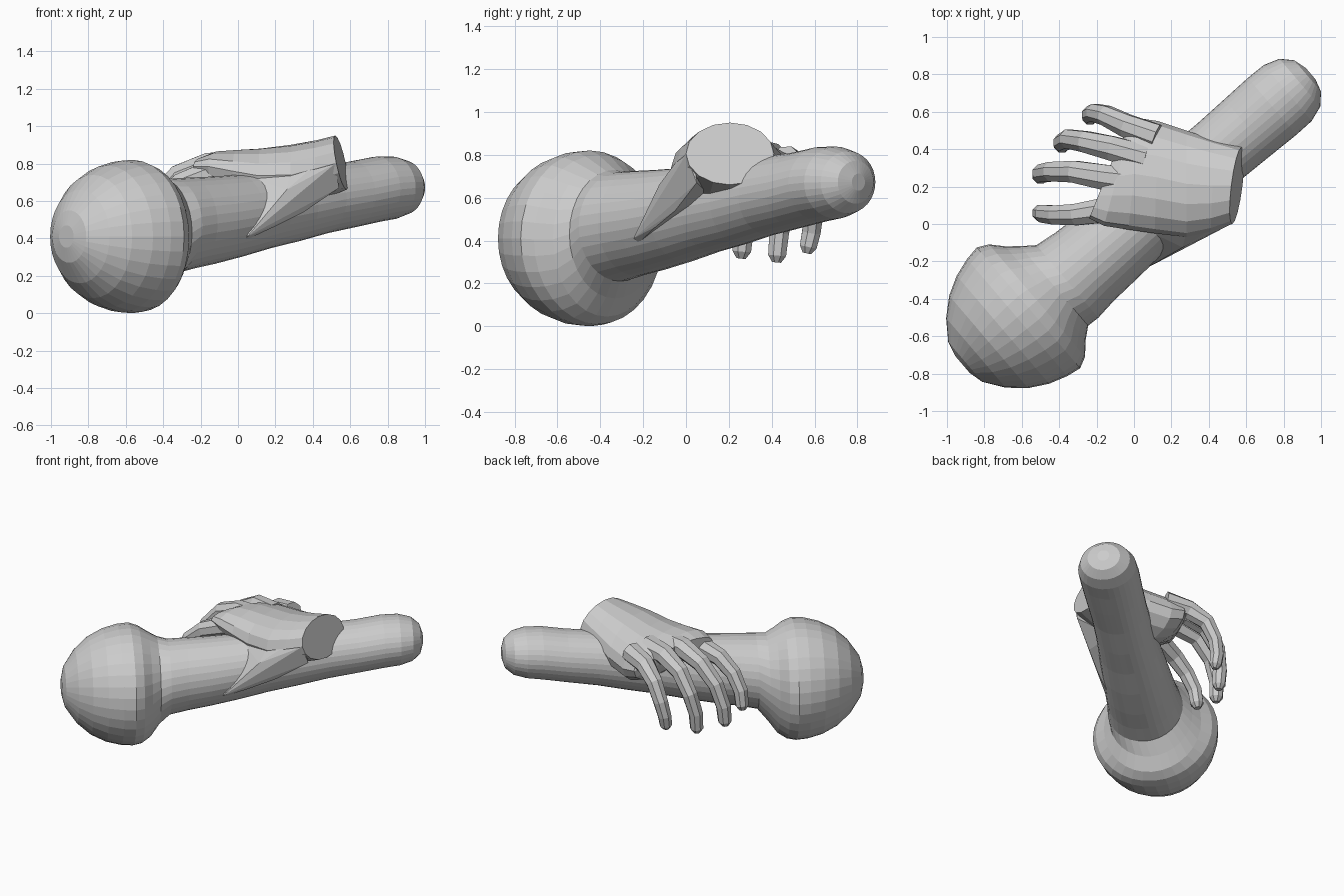
import bpy, bmesh, math
from mathutils import Vector


def make_object(name, bm):
    bmesh.ops.recalc_face_normals(bm, faces=bm.faces[:])
    mesh = bpy.data.meshes.new(name)
    bm.to_mesh(mesh)
    bm.free()
    obj = bpy.data.objects.new(name, mesh)
    bpy.context.collection.objects.link(obj)
    return obj


def loft(name, rings):
    """Skin a list of equal-length point rings and cap both ends."""
    bm = bmesh.new()
    vs = [[bm.verts.new(p) for p in ring] for ring in rings]
    n = len(vs[0])
    for a, b in zip(vs, vs[1:]):
        for i in range(n):
            j = (i + 1) % n
            bm.faces.new((a[i], a[j], b[j], b[i]))
    bm.faces.new(vs[0])
    bm.faces.new(vs[-1])
    return make_object(name, bm)


def ellipse(c, u, v, n, turn=0.0):
    return [c + u * math.cos(2 * math.pi * i / n + turn) + v * math.sin(2 * math.pi * i / n + turn)
            for i in range(n)]


UP = Vector((0, 0, 1))

# Club: rings along a diagonal axis (distance, side radius, centre height, vertical radius)
AXIS = Vector((0.76, 0.65, 0))
SIDE = Vector((-0.65, 0.76, 0))
club = [
    (-1.185, .06, .41, .06), (-1.165, .14, .41, .14), (-1.09, .245, .41, .25),
    (-1.0, .325, .41, .33), (-.9, .38, .41, .38), (-.8, .412, .41, .405),
    (-.72, .425, .41, .41), (-.66, .395, .405, .395), (-.6, .33, .405, .36),
    (-.54, .28, .43, .30), (-.47, .255, .465, .255), (-.35, .24, .48, .245),
    (-.2, .232, .495, .235), (0, .22, .52, .22), (.2, .205, .553, .208),
    (.4, .193, .58, .198), (.6, .19, .61, .185), (.8, .195, .635, .177),
    (.97, .2, .662, .175), (1.08, .197, .67, .168), (1.165, .168, .672, .145),
    (1.22, .11, .672, .1), (1.24, .04, .672, .04),
]
loft("club", [ellipse(AXIS * t + SIDE * (0.026 if t < -.5 else -0.002) + UP * z,
                      SIDE * r, UP * h, 32) for t, r, z, h in club])

# Palm: wrist cut, back of hand and knuckle line (x, y min, y max, z min, z max, x slant, drop)
palm = [
    (.55, .0, .41, .66, .95, .025, 0),
    (.42, -.04, .45, .60, .925, .01, .01),
    (.28, -.07, .50, .54, .90, 0, .02),
    (.12, -.05, .55, .53, .88, .01, .03),
    (.0, -.03, .565, .58, .87, .03, .035),
    (-.09, -.01, .52, .64, .86, .07, .035),
    (-.16, .03, .43, .70, .83, .08, .02),
]
rings = []
for k, (x, y0, y1, z0, z1, slant, drop) in enumerate(palm):
    c = Vector((x, (y0 + y1) / 2, (z0 + z1) / 2))
    u = Vector((slant, (y1 - y0) / 2, -drop))
    v = Vector((-.03 if k == 0 else 0, 0, (z1 - z0) / 2))
    rings.append(ellipse(c, u, v, 16))
loft("palm", rings)

# Thumb: a broad wedge from the side of the palm to a pointed tip
bm = bmesh.new()
for p in [(.08, -.04, .72), (.10, -.11, .62), (.05, -.245, .41), (.04, -.22, .39),
          (.2, -.14, .465), (.26, -.125, .66), (.35, -.05, .54), (.54, .05, .67),
          (.52, .0, .80), (.3, .12, .6), (.06, .06, .82), (.3, .03, .86),
          (.13, -.185, .53), (.38, -.07, .70), (.5, .03, .87)]:
    bm.verts.new(p)
bmesh.ops.convex_hull(bm, input=bm.verts[:])
make_object("thumb", bm)


def finger(name, path, radius):
    """Eight-sided tapering tube with a thick knuckle and rounded tip."""
    pts = [Vector(p) for p in path]
    out = []
    for i, p in enumerate(pts):
        d = (pts[min(i + 1, len(pts) - 1)] - pts[max(i - 1, 0)]).normalized()
        side = Vector((0, 1, 0))
        side = (side - d * side.dot(d)).normalized()
        r = radius * (1.45, 1.3, 1.12, 1.0, .92, .84)[i]
        out.append(ellipse(p, side * r, d.cross(side) * r, 8, math.pi / 8))
    end = pts[-1] + d * radius * 0.6
    out.append(ellipse(end, side * r * .5, d.cross(side) * r * .5, 8, math.pi / 8))
    loft(name, out)


# Fingers: curl over the club and hang down behind it
finger("little_finger", [(.12, .465, .77), (-.04, .525, .74), (-.15, .58, .66),
                         (-.21, .595, .54), (-.235, .585, .44), (-.235, .57, .37)], .051)
finger("ring_finger", [(.06, .35, .79), (-.12, .405, .785), (-.26, .44, .715),
                       (-.35, .455, .58), (-.385, .435, .44), (-.385, .425, .33)], .054)
finger("middle_finger", [(.02, .225, .79), (-.16, .25, .79), (-.32, .28, .735),
                         (-.44, .28, .61), (-.495, .27, .46), (-.50, .26, .35)], .056)
finger("index_finger", [(.02, .09, .76), (-.15, .075, .75), (-.31, .05, .69),
                        (-.42, .048, .60), (-.485, .055, .49), (-.50, .06, .39)], .055)
